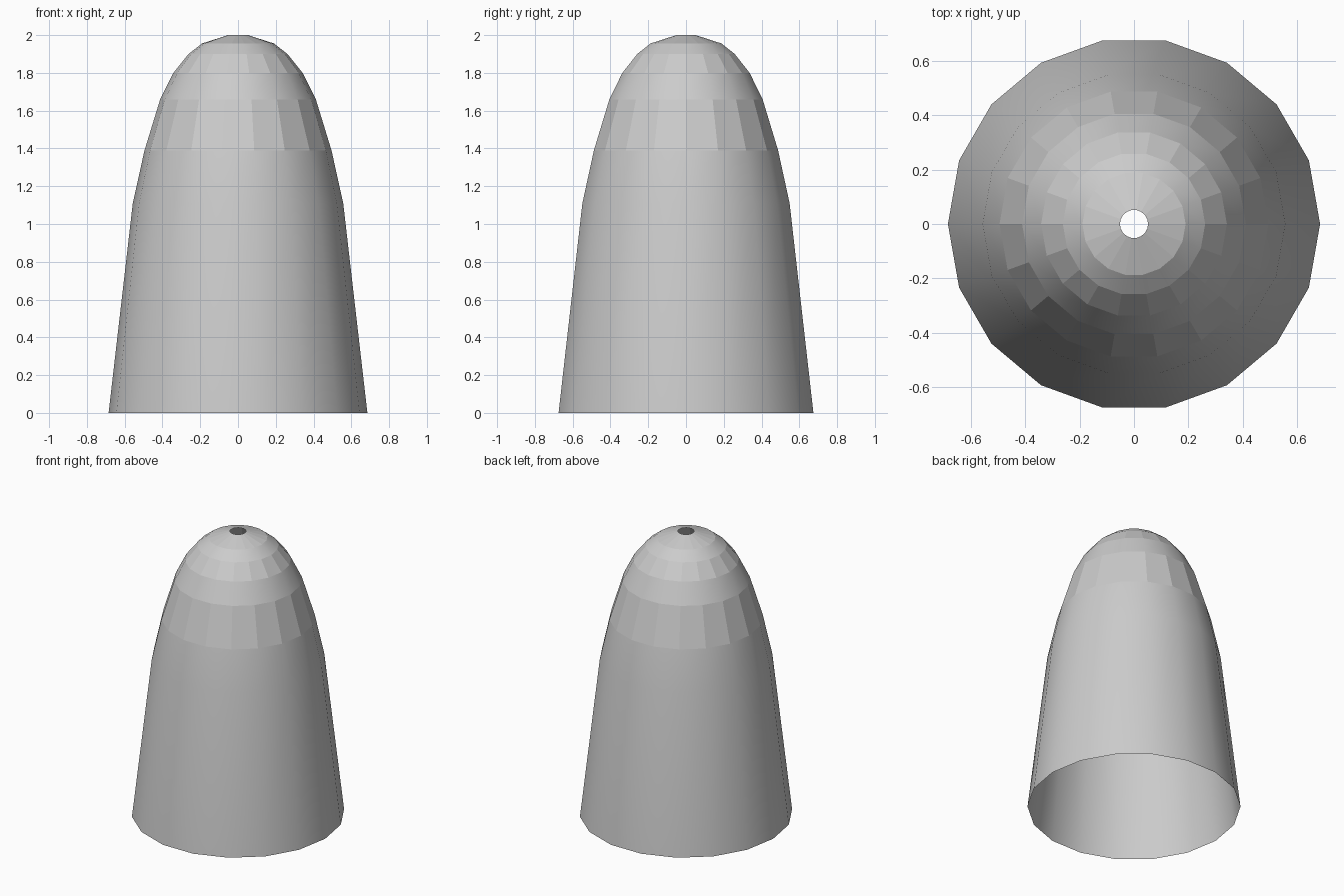
import bpy, bmesh
from math import cos, sin, tau

if "Cube" in bpy.data.objects:
    bpy.data.objects.remove(bpy.data.objects["Cube"])

SIDES = 18
# Profile from base to tip opening: radius, height, smooth shading of the band above
PROFILE = [
    (0.685, 0.0, True),
    (0.557, 1.11, True),
    (0.495, 1.39, False),
    (0.412, 1.66, True),
    (0.342, 1.80, False),
    (0.262, 1.90, True),
    (0.190, 1.956, False),
    (0.052, 2.0, False),
]

# Open, thin-walled dome made of stacked rings
bm = bmesh.new()
rings = [[bm.verts.new((r * cos(tau * i / SIDES), r * sin(tau * i / SIDES), z))
          for i in range(SIDES)] for r, z, _ in PROFILE]

for (low, high), (_, _, smooth) in zip(zip(rings, rings[1:]), PROFILE):
    for i in range(SIDES):
        j = (i + 1) % SIDES
        face = bm.faces.new((low[i], low[j], high[j], high[i]))
        face.smooth = smooth

mesh = bpy.data.meshes.new("dome_shell")
bm.to_mesh(mesh)
bm.free()
shell = bpy.data.objects.new("dome_shell", mesh)
bpy.context.collection.objects.link(shell)
